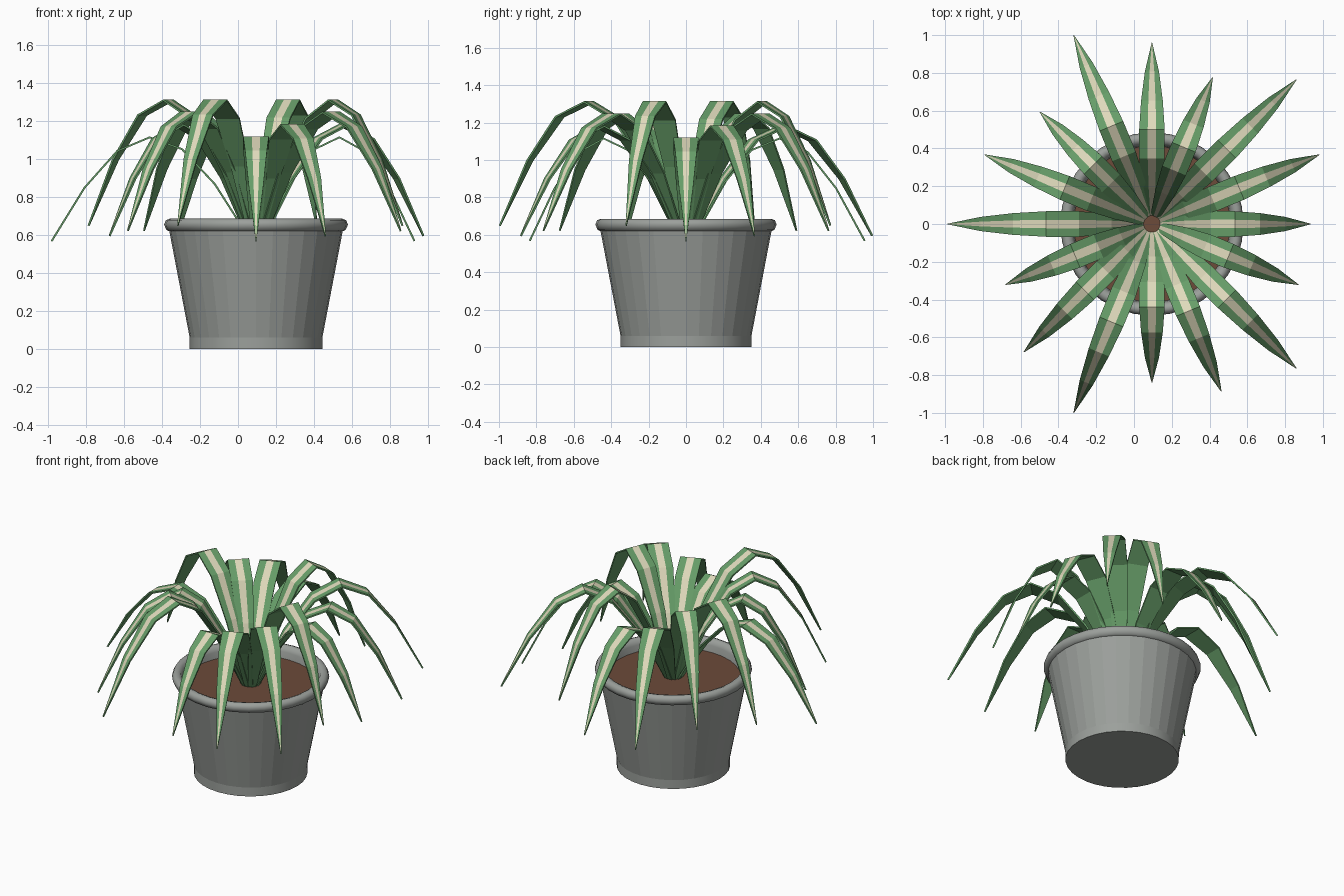
import bpy, bmesh, math
from mathutils import Vector

cube = bpy.data.objects.get("Cube")
if cube:
    bpy.data.objects.remove(cube, do_unlink=True)

CX = 0.095       # plant axis


def material(name, rgb):
    m = bpy.data.materials.new(name)
    m.use_nodes = True
    m.diffuse_color = (*rgb, 1)
    bsdf = m.node_tree.nodes["Principled BSDF"]
    bsdf.inputs["Base Color"].default_value = (*rgb, 1)
    bsdf.inputs["Roughness"].default_value = 0.8
    return m


grey = material("grey clay", (0.33, 0.35, 0.33))
brown = material("brown soil", (0.15, 0.07, 0.042))
green = material("leaf green", (0.135, 0.34, 0.14))
cream = material("cream stripe", (0.74, 0.70, 0.50))


def add_object(name, bm, mats):
    bmesh.ops.recalc_face_normals(bm, faces=bm.faces[:])
    mesh = bpy.data.meshes.new(name)
    bm.to_mesh(mesh)
    bm.free()
    for m in mats:
        mesh.materials.append(m)
    ob = bpy.data.objects.new(name, mesh)
    ob.location.x = CX
    bpy.context.collection.objects.link(ob)
    return ob


def lathe(name, profile, mat, sides=32):
    """Revolve (radius, height) points, closing both ends with a disc."""
    bm = bmesh.new()
    rings = [[bm.verts.new((r * math.cos(a), r * math.sin(a), z))
              for a in (math.tau * k / sides for k in range(sides))]
             for r, z in profile]
    for lo, hi in zip(rings, rings[1:]):
        for k in range(sides):
            n = (k + 1) % sides
            bm.faces.new((lo[k], lo[n], hi[n], hi[k]))
    bm.faces.new(rings[0])
    bm.faces.new(rings[-1])
    return add_object(name, bm, [mat])


# Pot: short foot, flared wall, rounded rim and inner wall
pot = lathe("pot", [(0.35, 0), (0.35, 0.06), (0.457, 0.62), (0.472, 0.626),
                    (0.485, 0.655), (0.475, 0.678), (0.455, 0.686),
                    (0.432, 0.678), (0.42, 0.65), (0.41, 0.58)], grey)
for p in pot.data.polygons:      # wall stays faceted, rim is smooth
    p.use_smooth = p.center.z > 0.6 or 0 < p.center.z < 0.05

lathe("soil", [(0.40, 0.585), (0.416, 0.607)], brown)

# Leaves: arched tapering blades, striped on the upper side
WIDTHS = [0.05, 0.105, 0.135, 0.135, 0.115, 0.075, 0.003]
STEPS = len(WIDTHS) - 1
THICK = 0.01
BASE_R, BASE_Z = 0.04, 0.6


def leaf(name, angle, reach, apex, tip_z):
    out = Vector((math.cos(angle), math.sin(angle), 0))
    side = Vector((-out.y, out.x, 0))
    up = Vector((0, 0, 1))
    rise = apex - (BASE_Z + tip_z) / 2
    path = []
    for s in range(STEPS + 1):
        t = s / STEPS
        arch = max(math.sin(math.pi * t), 0) ** 0.95
        path.append(out * (BASE_R + (reach - BASE_R) * t)
                    + up * (BASE_Z + (tip_z - BASE_Z) * t + rise * arch))
    bm = bmesh.new()
    rows = []
    for s, (c, w) in enumerate(zip(path, WIDTHS)):
        tangent = (path[min(s + 1, STEPS)] - path[max(s - 1, 0)]).normalized()
        normal = tangent.cross(side).normalized()
        if normal.dot(up) < 0:
            normal.negate()
        half = w / 2
        # four points across the top, two underneath
        section = [c + side * (half * k) for k in (-1, -1 / 3, 1 / 3, 1)]
        section += [c + side * (half * k) - normal * THICK for k in (1, -1)]
        rows.append([bm.verts.new(v) for v in section])
    n = len(rows[0])
    for a, b in zip(rows, rows[1:]):
        for k in range(n):
            j = (k + 1) % n
            f = bm.faces.new((a[k], a[j], b[j], b[k]))
            f.material_index = 1 if k == 1 else 0
    bm.faces.new(rows[0])
    bm.faces.new(rows[-1])
    add_object(name, bm, [green, cream])


REACH = [0.84, 0.96, 1.082]      # short, medium, long in turn
for i in range(16):
    level = i % 4
    leaf(f"leaf_{i + 1}", math.tau * i / 16, REACH[i % 3],
         1.12 + 0.065 * level, 0.57 + 0.027 * level)
